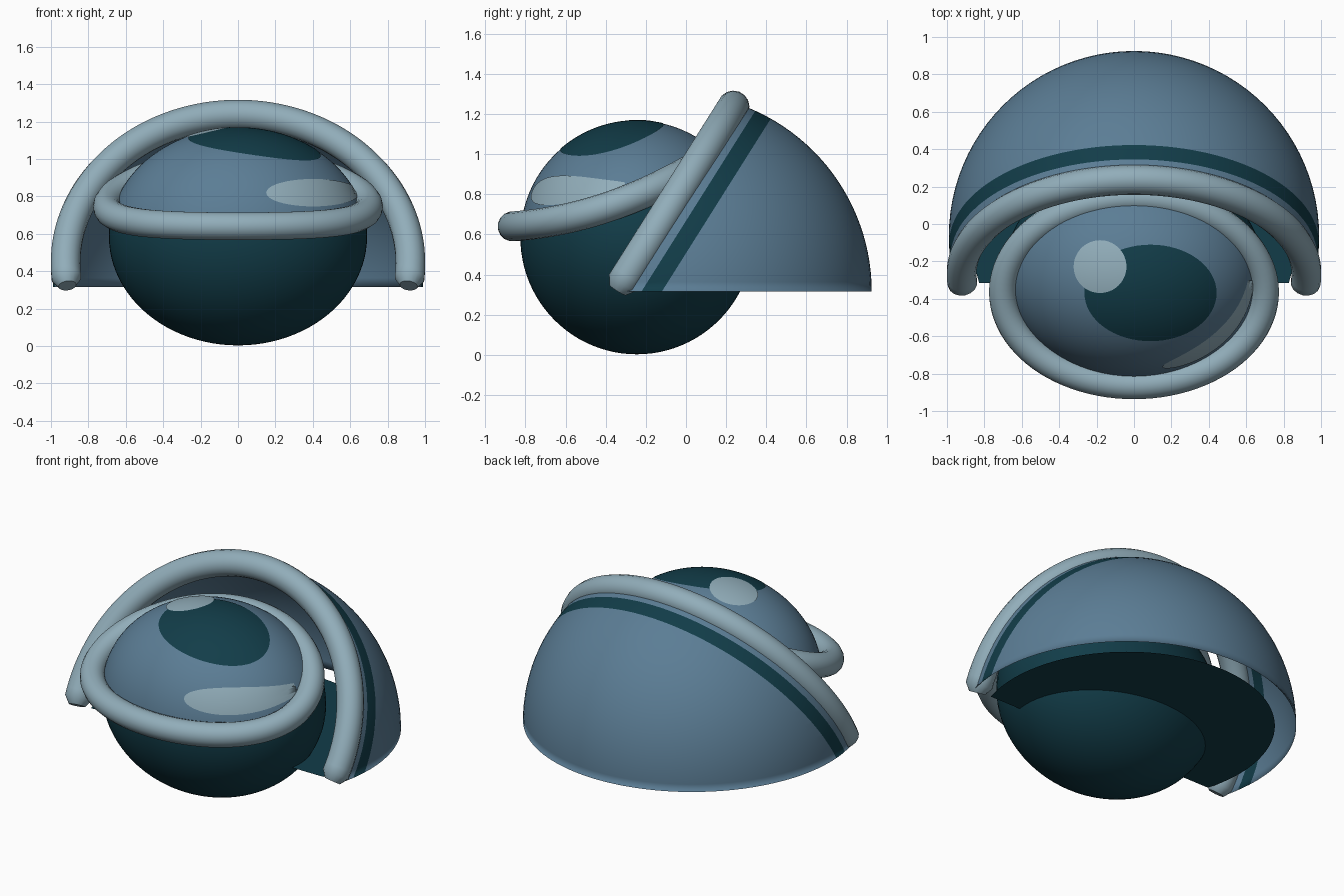
import bpy, bmesh, math
from mathutils import Vector

if "Cube" in bpy.data.objects:
    bpy.data.objects.remove(bpy.data.objects["Cube"])


def material(name, rgb):
    m = bpy.data.materials.new(name)
    m.diffuse_color = (*rgb, 1)
    m.use_nodes = True
    m.node_tree.nodes["Principled BSDF"].inputs["Base Color"].default_value = m.diffuse_color
    return m


BLUE = material("slate blue", (0.105, 0.205, 0.300))
TEAL = material("dark teal", (0.006, 0.046, 0.066))
PALE = material("pale blue grey", (0.285, 0.420, 0.490))

EYE = Vector((0, -0.245, 0.585))          # eyeball centre and radii
RAD = Vector((0.69, 0.58, 0.582))
DOME = Vector((0, -0.065, 0.315))         # hood centre and radius
DOME_R = 0.99
TILT = Vector((0, 0.846, -0.533))         # normal of the hood opening


def add_mesh(name, bm, *mats):
    me = bpy.data.meshes.new(name)
    bm.to_mesh(me)
    bm.free()
    for m in mats:
        me.materials.append(m)
    for p in me.polygons:
        p.use_smooth = True
    ob = bpy.data.objects.new(name, me)
    bpy.context.collection.objects.link(ob)
    return ob


def add_tube(name, points, radius, cyclic=False, taper=None):
    cu = bpy.data.curves.new(name, 'CURVE')
    cu.dimensions = '3D'
    cu.bevel_depth = radius
    cu.bevel_resolution = 6
    cu.use_fill_caps = True
    sp = cu.splines.new('POLY')
    sp.points.add(len(points) - 1)
    for i, p in enumerate(points):
        sp.points[i].co = (*p, 1)
    if taper:
        sp.points[0].radius = sp.points[-1].radius = taper
    sp.use_cyclic_u = cyclic
    cu.materials.append(PALE)
    ob = bpy.data.objects.new(name, cu)
    bpy.context.collection.objects.link(ob)
    bpy.ops.object.select_all(action='DESELECT')
    ob.select_set(True)
    bpy.context.view_layer.objects.active = ob
    bpy.ops.object.convert(target='MESH')
    bpy.ops.object.shade_smooth_by_angle(angle=math.radians(40))


def lid_height(y):
    t = y + 0.865
    return 0.64 + 0.07 * t + 0.28 * t * t


# Eyeball: blue above the lid line, teal below
bm = bmesh.new()
bmesh.ops.create_uvsphere(bm, u_segments=72, v_segments=48, radius=1)
for v in bm.verts:
    v.co = EYE + v.co * RAD
for f in bm.faces:
    c = f.calc_center_median()
    f.material_index = 0 if c.z > lid_height(c.y) else 1
add_mesh("eyeball", bm, BLUE, TEAL)


# Painted spots: discs wrapped onto the eyeball along one axis
def add_spot(name, a, b, ra, rb, axis, lift, mat, rings=14, sides=64):
    bm = bmesh.new()
    other = 0, (1 if axis == 2 else 2)
    sign = 1 if axis == 2 else -1

    def vert(r, ang):
        n = Vector((0, 0, 0))
        n[0] = (a + ra * r * math.cos(ang) - EYE[0]) / RAD[0]
        n[other[1]] = (b + rb * r * math.sin(ang) - EYE[other[1]]) / RAD[other[1]]
        if n.length > 0.995:
            n *= 0.995 / n.length
        n[axis] = sign * math.sqrt(1 - n.length_squared)
        return bm.verts.new(EYE + n * RAD * (1 + lift))

    mid = vert(0, 0)
    prev = None
    for k in range(1, rings + 1):
        ring = [vert(k / rings, 2 * math.pi * i / sides) for i in range(sides)]
        for i in range(sides):
            j = (i + 1) % sides
            if prev:
                bm.faces.new((prev[i], ring[i], ring[j], prev[j]))
            else:
                bm.faces.new((mid, ring[i], ring[j]))
        prev = ring
    bm.normal_update()
    if sum((f.normal[axis] for f in bm.faces)) * sign < 0:
        bmesh.ops.reverse_faces(bm, faces=bm.faces[:])
    add_mesh(name, bm, mat)


add_spot("pupil", 0.088, -0.368, 0.352, 0.257, 2, 0.004, TEAL)
add_spot("upper_highlight", -0.18, -0.228, 0.14, 0.14, 2, 0.008, PALE)
add_spot("lower_highlight", 0.40, 0.818, 0.25, 0.073, 1, 0.006, PALE)

# Eyelid rim: closed tube rising toward the back
pts = []
for i in range(96):
    a = 2 * math.pi * i / 96
    y = -0.363 + 0.50 * math.sin(a)
    pts.append((0.70 * math.cos(a), y, lid_height(y)))
add_tube("eyelid_rim", pts, 0.075, cyclic=True)

# Hood: thin dome cut by the ground plane and the tilted opening
bm = bmesh.new()
bmesh.ops.create_uvsphere(bm, u_segments=96, v_segments=64, radius=DOME_R)
bmesh.ops.translate(bm, verts=bm.verts, vec=DOME)


def cut(point, normal, clear=False):
    bmesh.ops.bisect_plane(bm, geom=bm.verts[:] + bm.edges[:] + bm.faces[:],
                           plane_co=point, plane_no=normal, clear_inner=clear)


cut(DOME, (0, 0, 1), True)
cut(TILT * -0.445, TILT, True)
BAND = -0.356, -0.270
for d in BAND:
    cut(TILT * d, TILT)
for f in bm.faces:
    d = f.calc_center_median().dot(TILT)
    f.material_index = 1 if BAND[0] < d < BAND[1] else 0
add_mesh("hood", bm, BLUE, TEAL)

# Hood rim: arched tube with tapered ends
s0 = math.asin(0.14 / 0.94)
s1 = math.asin(0.095 / 0.94)
angles = [-s0] + [-s1 + (math.pi + 2 * s1) * i / 72 for i in range(73)] + [math.pi + s0]
pts = [(0.922 * math.cos(a), -0.265 + 0.533 * 0.94 * math.sin(a),
        0.441 + 0.846 * 0.94 * math.sin(a)) for a in angles]
add_tube("hood_rim", pts, 0.08, taper=0.6)

# Floor plate inside the hood, straight at the front
bm = bmesh.new()
R, FRONT = 0.865, -0.315
a0 = math.asin((FRONT - DOME.y) / R)
verts = []
for i in range(65):
    a = a0 + (math.pi - 2 * a0) * i / 64
    verts.append(bm.verts.new((R * math.cos(a), DOME.y + R * math.sin(a), 0.318)))
bm.faces.new(verts)
add_mesh("floor_plate", bm, TEAL)
